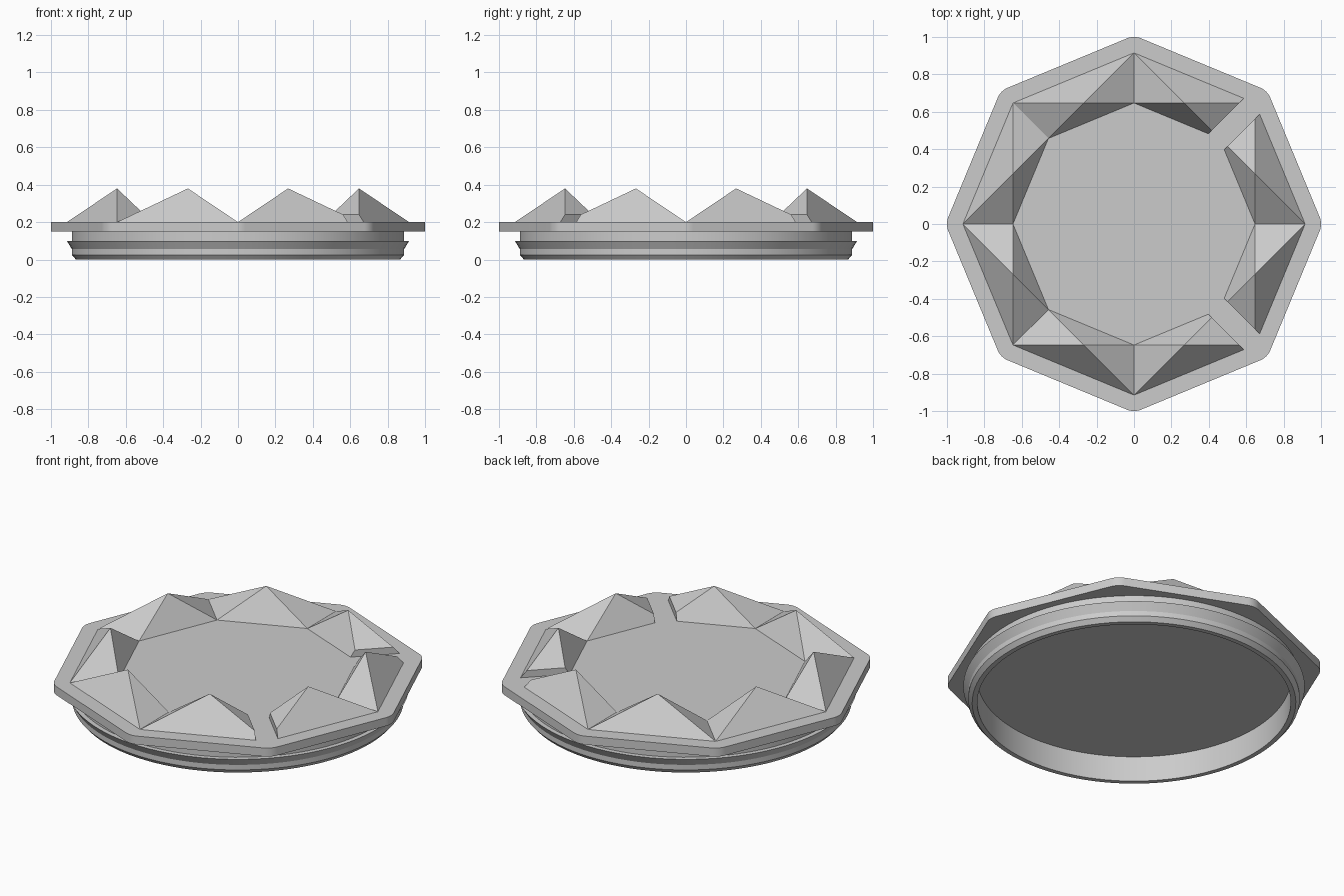
import bpy, bmesh, math
from mathutils import Vector

cube = bpy.data.objects.get("Cube")
if cube:
    bpy.data.objects.remove(cube, do_unlink=True)

SIDES = 8
STEP = math.tau / SIDES
PLATE_BOTTOM, PLATE_TOP = 0.15, 0.20
PEAK = 0.38

grey = bpy.data.materials.new("light grey")
grey.use_nodes = True
colour = (0.6, 0.6, 0.6, 1)
grey.diffuse_color = colour
grey.node_tree.nodes["Principled BSDF"].inputs["Base Color"].default_value = colour


def polar(radius, angle, z=0.0):
    return Vector((radius * math.cos(angle), radius * math.sin(angle), z))


def add_object(name, bm, smooth=False):
    bmesh.ops.recalc_face_normals(bm, faces=bm.faces)
    mesh = bpy.data.meshes.new(name)
    bm.to_mesh(mesh)
    bm.free()
    mesh.materials.append(grey)
    obj = bpy.data.objects.new(name, mesh)
    bpy.context.collection.objects.link(obj)
    if smooth:
        bpy.ops.object.select_all(action='DESELECT')
        obj.select_set(True)
        bpy.context.view_layer.objects.active = obj
        bpy.ops.object.shade_smooth_by_angle(angle=math.radians(25))
    return obj


# Octagonal plate with rounded corners
def build_plate(corner=0.1, arc_steps=8):
    bm = bmesh.new()
    outline = []
    for k in range(SIDES):
        for i in range(arc_steps + 1):
            turn = (i / arc_steps - 0.5) * STEP
            outline.append(polar(1 - corner, k * STEP, PLATE_BOTTOM)
                           + polar(corner, k * STEP + turn))
    face = bm.faces.new([bm.verts.new(p) for p in outline])
    top = bmesh.ops.extrude_face_region(bm, geom=[face])["geom"]
    bmesh.ops.translate(bm, vec=(0, 0, PLATE_TOP - PLATE_BOTTOM),
                        verts=[g for g in top if isinstance(g, bmesh.types.BMVert)])
    if not face.is_valid or len(bm.faces) < len(outline) + 2:
        bm.faces.new([v for v in bm.verts if abs(v.co.z - PLATE_BOTTOM) < 1e-5])
    add_object("octagon_plate", bm, smooth=True)


# Hollow round collar under the plate, with a snap lip
def build_collar(segments=96):
    profile = [(0.84, PLATE_BOTTOM), (0.84, 0), (0.867, 0), (0.888, 0.025),
               (0.888, 0.055), (0.915, 0.10), (0.888, 0.10), (0.888, PLATE_BOTTOM)]
    bm = bmesh.new()
    rings = [[bm.verts.new(polar(r, math.tau * s / segments, z)) for s in range(segments)]
             for r, z in profile]
    for a, b in zip(rings, rings[1:]):
        for s in range(segments):
            t = (s + 1) % segments
            bm.faces.new((a[s], a[t], b[t], b[s]))
    add_object("snap_collar", bm, smooth=True)


# Four-sided facet over one octagon side, trimmed where a slot runs past it
def build_facet(k, slots, outer=0.915, inner=0.647, half_slot=0.06):
    a, b = k * STEP, (k + 1) * STEP
    base = [polar(outer, a, PLATE_TOP), polar(outer, b, PLATE_TOP),
            polar(inner, b, PLATE_TOP), polar(inner, a, PLATE_TOP)]
    bm = bmesh.new()
    ring = [bm.verts.new(p) for p in base]
    apex = bm.verts.new(polar(0.70, (a + b) / 2, PEAK))
    for i in range(4):
        bm.faces.new((ring[i], ring[(i + 1) % 4], apex))
    bm.faces.new(ring[::-1])
    for corner, side in ((k, 1), ((k + 1) % SIDES, -1)):
        if corner in slots:
            normal = polar(side, corner * STEP + math.pi / 2)
            cut = bmesh.ops.bisect_plane(
                bm, geom=bm.verts[:] + bm.edges[:] + bm.faces[:],
                plane_co=normal * half_slot, plane_no=normal, clear_inner=True)
            edges = [e for e in cut["geom_cut"] if isinstance(e, bmesh.types.BMEdge)]
            bmesh.ops.edgeloop_fill(bm, edges=edges)
    add_object(f"raised_facet_{k + 1}", bm)


build_plate()
build_collar()
for side_index in range(SIDES):
    build_facet(side_index, slots=(1, 7))
